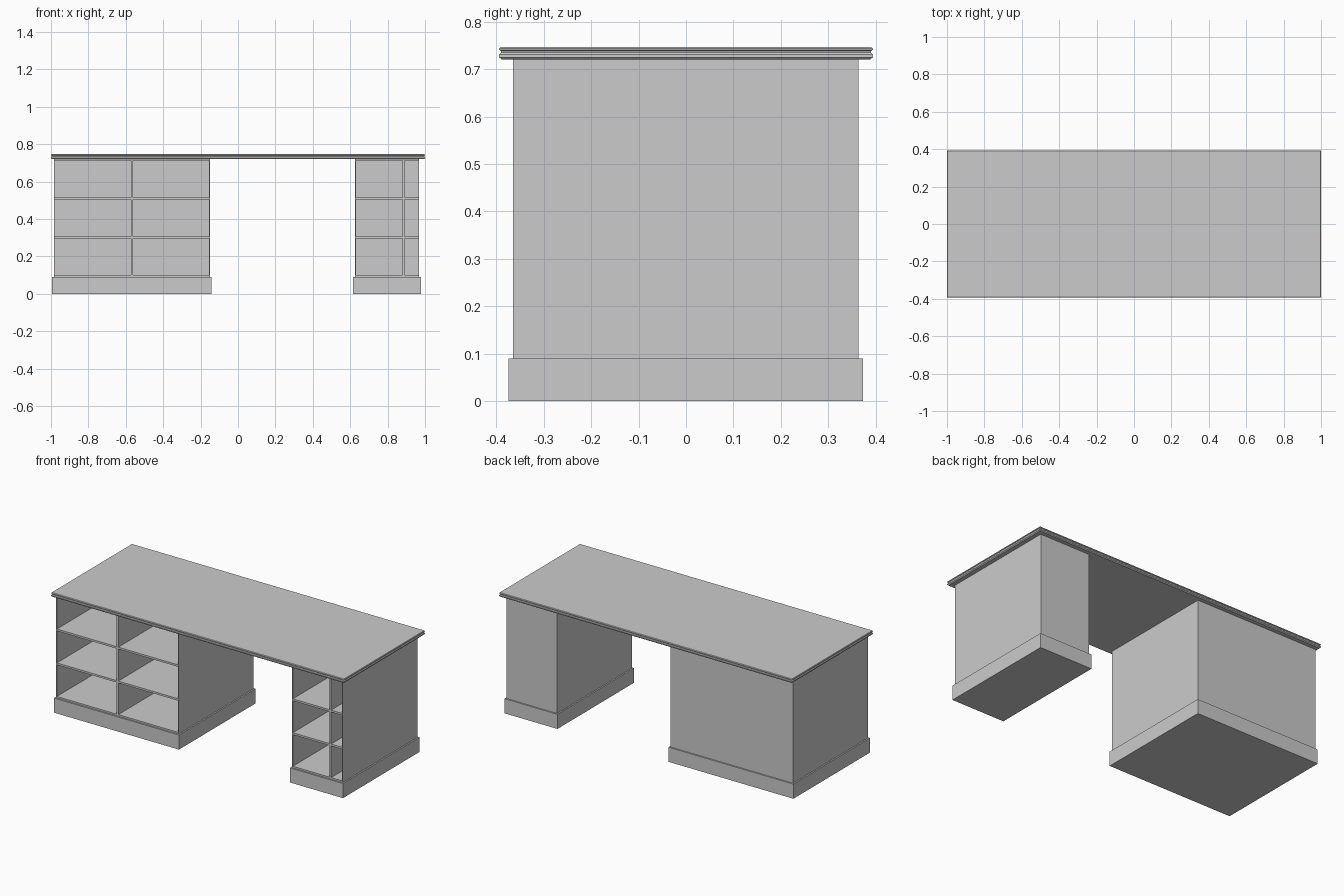
import bpy
import bmesh

cube = bpy.data.objects.get("Cube")
if cube:
    bpy.data.objects.remove(cube, do_unlink=True)

grey = bpy.data.materials.new("plain grey")
grey.use_nodes = True
COLOUR = (0.6, 0.6, 0.6, 1)
grey.diffuse_color = COLOUR
grey.node_tree.nodes["Principled BSDF"].inputs["Base Color"].default_value = COLOUR


def finish(name, bm):
    bmesh.ops.recalc_face_normals(bm, faces=bm.faces)
    mesh = bpy.data.meshes.new(name)
    bm.to_mesh(mesh)
    bm.free()
    mesh.materials.append(grey)
    obj = bpy.data.objects.new(name, mesh)
    bpy.context.collection.objects.link(obj)
    return obj


def box(name, x, y, z):
    """Box from (low, high) ranges on each axis."""
    bm = bmesh.new()
    bmesh.ops.create_cube(bm, size=1)
    for v in bm.verts:
        for i, (low, high) in enumerate((x, y, z)):
            v.co[i] = high if v.co[i] > 0 else low
    return finish(name, bm)


def moulded_slab(name, half_x, half_y, profile):
    """Stack of rectangles; profile holds (inset, height) pairs."""
    bm = bmesh.new()
    rings = []
    for inset, z in profile:
        a, b = half_x - inset, half_y - inset
        corners = ((-a, -b), (a, -b), (a, b), (-a, b))
        rings.append([bm.verts.new((x, y, z)) for x, y in corners])
    for low, high in zip(rings, rings[1:]):
        for i in range(4):
            j = (i + 1) % 4
            bm.faces.new((low[i], low[j], high[j], high[i]))
    bm.faces.new(rings[0])
    bm.faces.new(rings[-1])
    return finish(name, bm)


PLINTH_TOP, BODY_TOP = 0.09, 0.72
FRONT, BACK = -0.365, 0.364
WALL, BOARD, LIP = 0.005, 0.012, 0.009


def pedestal(side, x0, x1, divider_x):
    """Open-fronted shelf unit on a plinth."""
    depth = (FRONT, BACK)
    inner = (FRONT, BACK - WALL)
    height = (PLINTH_TOP, BODY_TOP)
    box(side + "_plinth", (x0 - LIP, x1 + LIP), (FRONT - LIP, BACK + LIP), (0, PLINTH_TOP))
    box(side + "_outer_wall", (x0, x0 + WALL), depth, height)
    box(side + "_inner_wall", (x1 - WALL, x1), depth, height)
    box(side + "_back_panel", (x0 + WALL, x1 - WALL), (BACK - WALL, BACK), height)
    box(side + "_divider", (divider_x - BOARD / 2, divider_x + BOARD / 2), inner, height)
    # Floor, two shelves and ceiling
    levels = ((PLINTH_TOP, 0.1), (0.295, 0.307), (0.504, 0.516), (0.712, BODY_TOP))
    for i, level in enumerate(levels):
        box(f"{side}_shelf_{i + 1}", (x0 + WALL, x1 - WALL), inner, level)


pedestal("right", -0.985, -0.15, -0.567)
pedestal("left", 0.625, 0.969, 0.885)

# Desktop with two chamfered bands and a groove between them
moulded_slab("desktop", 1.0, 0.394, (
    (0.006, 0.72), (0, 0.725), (0, 0.731), (0.004, 0.735),
    (0.004, 0.738), (0, 0.741), (0, 0.744), (0.003, 0.747)))
